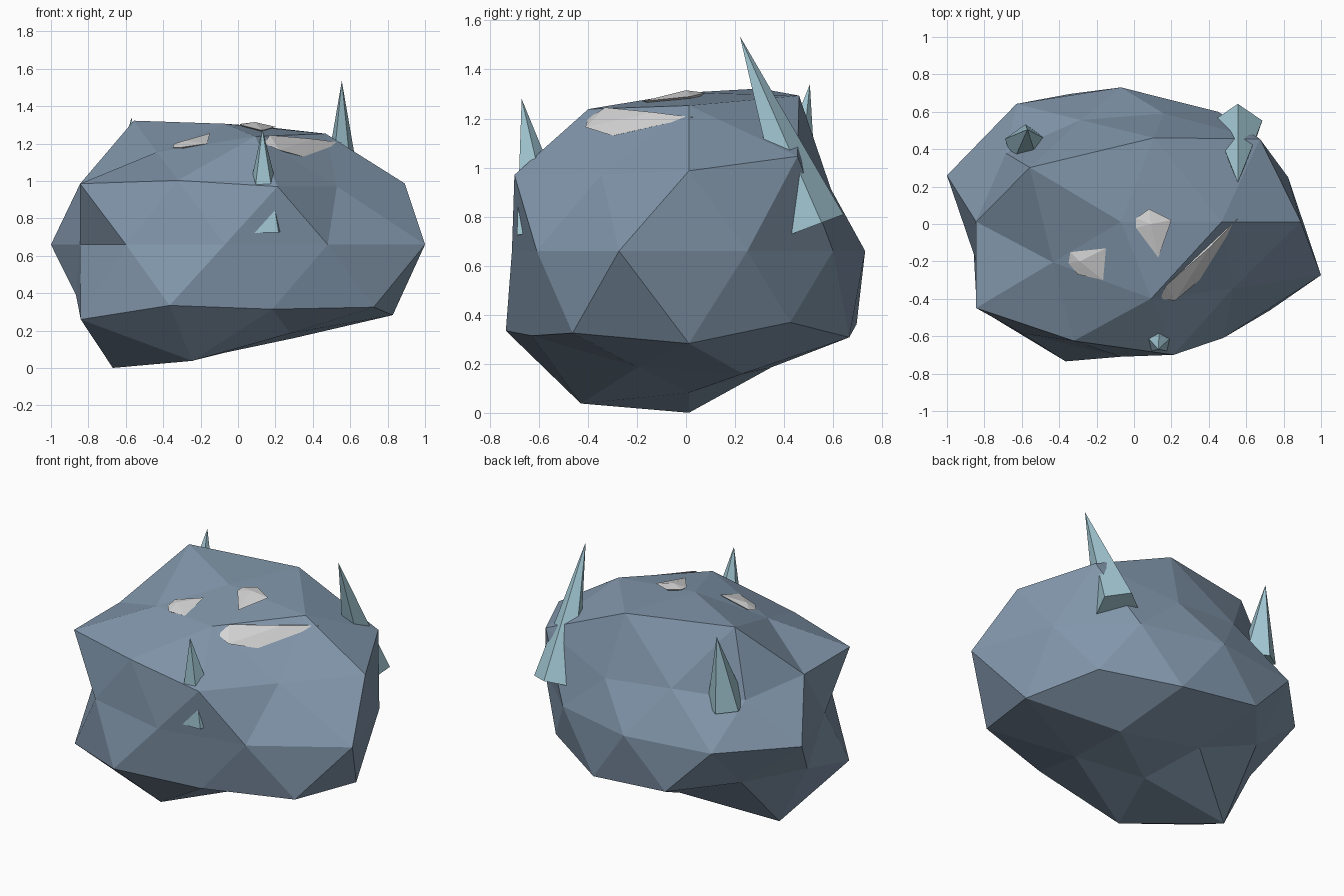
import bpy, bmesh, math
from mathutils import Vector

cube = bpy.data.objects.get("Cube")
if cube:
    bpy.data.objects.remove(cube, do_unlink=True)


def make_material(name, colour):
    mat = bpy.data.materials.new(name)
    mat.use_nodes = True
    mat.diffuse_color = (*colour, 1)
    bsdf = next(n for n in mat.node_tree.nodes if n.type == 'BSDF_PRINCIPLED')
    bsdf.inputs["Base Color"].default_value = (*colour, 1)
    bsdf.inputs["Roughness"].default_value = 0.9
    return mat


def finish(bm, name, mat):
    bmesh.ops.recalc_face_normals(bm, faces=bm.faces[:])
    mesh = bpy.data.meshes.new(name)
    bm.to_mesh(mesh)
    bm.free()
    mesh.materials.append(mat)
    obj = bpy.data.objects.new(name, mesh)
    bpy.context.scene.collection.objects.link(obj)
    return obj


slate = make_material("slate_blue", (0.22, 0.305, 0.405))
ice = make_material("pale_ice", (0.36, 0.57, 0.65))
chalk = make_material("chalk_white", (0.66, 0.66, 0.66))

# Boulder: an icosphere whose points are pushed in or out, ring by ring from the bottom
RADII = [
    [.85],
    [.865, .82, 1.14, 1.075, .82],
    [1.055, .985, .82, 1.12, .966],
    [.957, .98, .89, 1.07, 1.1],
    [.94, .886, .876, .95, .978, .815, .9, .88, .935, 1.125],
    [1.075, .83, .85, 1.07, 1.02],
    [1.08, .82, .91, .96, .87],
    [1.025, 1.095, 1.145, .855, 1],
    [.95],
]
CENTRE = Vector((-.07, .012, .66))
STRETCH = Vector((1, .82, .68))


def ring_order(v):
    turn = round(math.degrees(math.atan2(v.co.y, v.co.x))) % 360
    return (round(v.co.z, 2), turn if abs(v.co.z) < .99 else 0)


bm = bmesh.new()
bmesh.ops.create_icosphere(bm, subdivisions=2, radius=1)
radii = [r for ring in RADII for r in ring]
for vert, r in zip(sorted(bm.verts, key=ring_order), radii):
    vert.co = CENTRE + vert.co.normalized() * r * STRETCH
finish(bm, "boulder", slate)


# Crystals: five-sided spikes leaning from base centre to tip
def crystal(name, base, tip, radius):
    base, tip = Vector(base), Vector(tip)
    axis = tip - base
    turn = Vector((0, 0, 1)).rotation_difference(axis)
    bm = bmesh.new()
    ring = []
    for i in range(5):
        a = math.radians(90 + 72 * i)
        ring.append(bm.verts.new(base + turn @ Vector((math.cos(a), math.sin(a), 0)) * radius))
    top = bm.verts.new(tip)
    bm.faces.new(ring)
    for i in range(5):
        bm.faces.new((ring[i], ring[(i + 1) % 5], top))
    finish(bm, name, ice)


crystal("tall_crystal", (.555, .513, .76), (.555, .22, 1.535), .138)
crystal("front_crystal", (.14, -.585, .74), (.13, -.67, 1.28), .13)
crystal("back_crystal", (-.58, .42, .88), (-.57, .505, 1.34), .115)


# Pale chips: thin faceted slabs lying on the boulder, sunk a little into it
def chip(name, points, sink=.06):
    bm = bmesh.new()
    for p in points:
        bm.verts.new(p)
    middle = sum((Vector(p) for p in points), Vector()) / len(points)
    bm.verts.new(middle - Vector((0, 0, sink)))
    bmesh.ops.convex_hull(bm, input=bm.verts[:])
    loose = [v for v in bm.verts if not v.link_faces]
    bmesh.ops.delete(bm, geom=loose, context='VERTS')
    finish(bm, name, chalk)


chip("small_chip", [(-.35, -.21, 1.18), (-.34, -.15, 1.2), (-.15, -.13, 1.255),
                    (-.165, -.3, 1.2), (-.3, -.27, 1.18), (-.29, -.2, 1.215)])
chip("top_chip", [(.01, -.02, 1.3), (.01, .03, 1.305), (.08, .08, 1.305),
                  (.2, .02, 1.29), (.13, -.18, 1.27), (.09, 0, 1.315)])
chip("long_chip", [(.555, .03, 1.205), (.14, -.4, 1.2), (.17, -.33, 1.245),
                   (.22, -.41, 1.165), (.35, -.3, 1.13), (.4, -.13, 1.225)])
